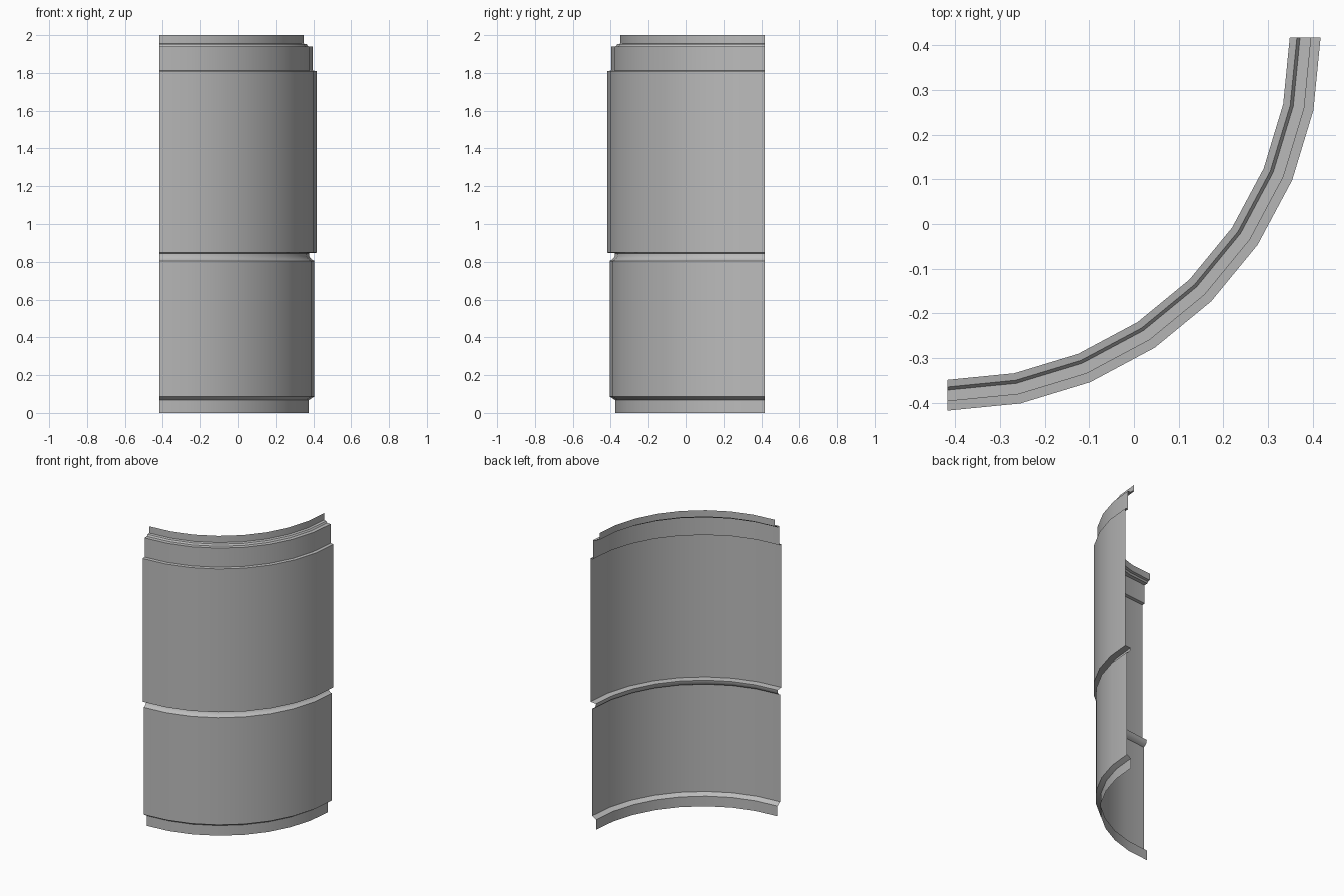
import bpy, bmesh, math

if "Cube" in bpy.data.objects:
    bpy.data.objects.remove(bpy.data.objects["Cube"], do_unlink=True)

SEGMENTS = 8
CENTRE = (-0.418, 0.418)   # axis of the quarter-round wall

# Wall section as (radius, height), from the bottom edge up
profile = [
    (0.794, 0.0), (0.794, 0.068),                 # foot
    (0.823, 0.086), (0.823, 0.805),               # lower panel
    (0.809, 0.812), (0.797, 0.828), (0.795, 0.845),  # groove
    (0.836, 0.848), (0.836, 1.81),                # upper panel
    (0.815, 1.812), (0.815, 1.94),                # cap band
    (0.79, 1.941), (0.783, 1.952),                # ledge
    (0.767, 1.955), (0.767, 2.0),                 # top lip
]

grey = bpy.data.materials.new("wall grey")
grey.use_nodes = True
colour = (0.5, 0.5, 0.5, 1)
grey.diffuse_color = colour
grey.node_tree.nodes["Principled BSDF"].inputs["Base Color"].default_value = colour

# Sweep the section through a quarter turn
bm = bmesh.new()
columns = []
for i in range(SEGMENTS + 1):
    a = math.radians(-90 + 90 * i / SEGMENTS)
    columns.append([bm.verts.new((CENTRE[0] + r * math.cos(a),
                                  CENTRE[1] + r * math.sin(a), z))
                    for r, z in profile])
for left, right in zip(columns, columns[1:]):
    for j in range(len(profile) - 1):
        bm.faces.new((left[j], right[j], right[j + 1], left[j + 1]))

mesh = bpy.data.meshes.new("curved_wall")
bm.to_mesh(mesh)
bm.free()
mesh.materials.append(grey)
wall = bpy.data.objects.new("curved_wall", mesh)
bpy.context.collection.objects.link(wall)

# Smooth round the curve, crisp at the steps
bpy.ops.object.select_all(action='DESELECT')
wall.select_set(True)
bpy.context.view_layer.objects.active = wall
bpy.ops.object.shade_smooth_by_angle(angle=math.radians(35))
